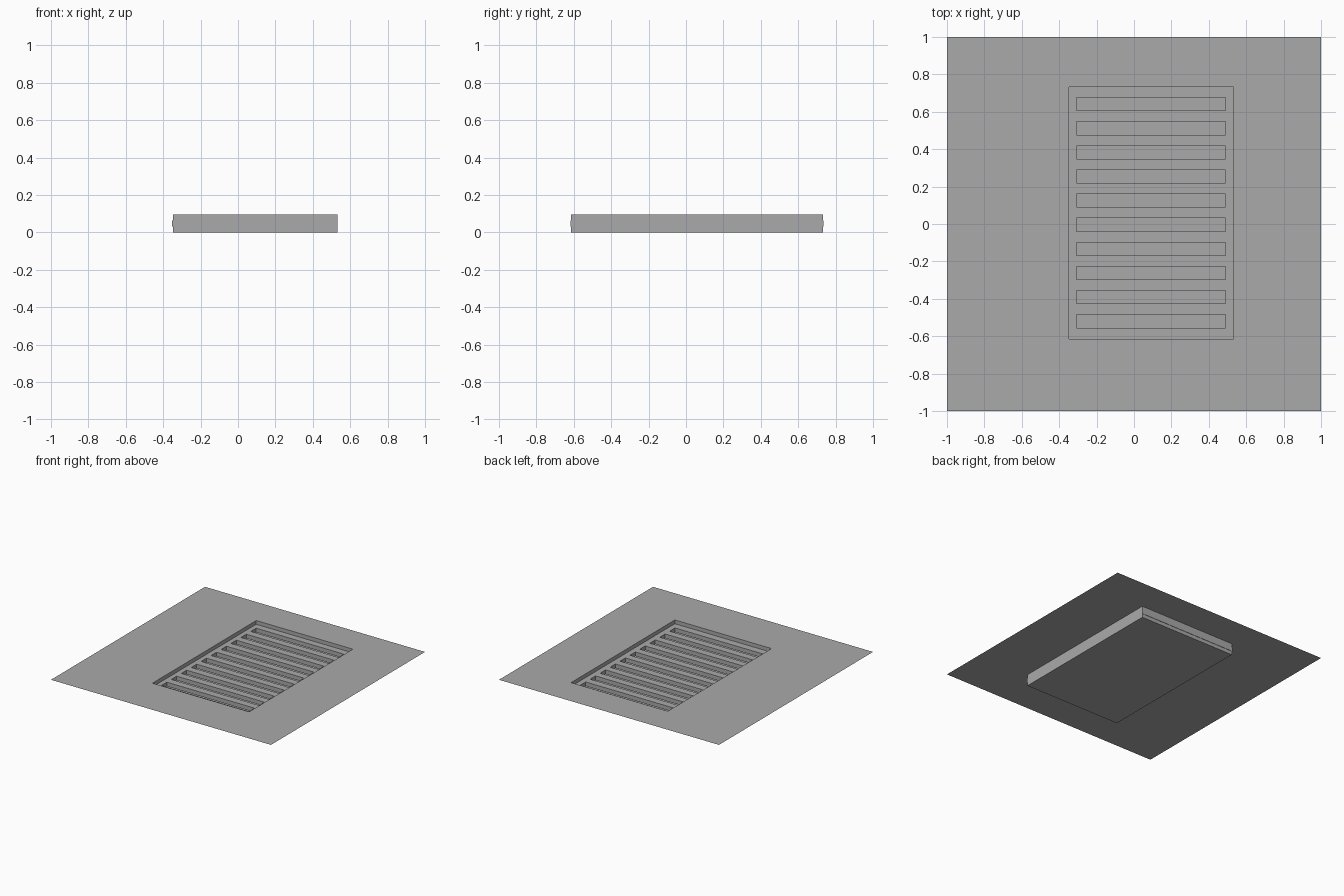
import bpy, bmesh

if "Cube" in bpy.data.objects:
    bpy.data.objects.remove(bpy.data.objects["Cube"])

TOP, GRATE_TOP, GRATE_BOTTOM = 0.095, 0.064, 0.03
X0, X1, Y0, Y1 = -0.347, 0.532, -0.615, 0.732   # recess outline

grey = bpy.data.materials.new("concrete grey")
grey.use_nodes = True
colour = (0.4, 0.4, 0.4, 1)
grey.diffuse_color = colour
grey.node_tree.nodes["Principled BSDF"].inputs["Base Color"].default_value = colour


def finish(name, bm):
    mesh = bpy.data.meshes.new(name)
    bm.to_mesh(mesh)
    bm.free()
    mesh.materials.append(grey)
    obj = bpy.data.objects.new(name, mesh)
    bpy.context.collection.objects.link(obj)


def pierced_sheet(xs, ys, z, is_hole):
    """Flat grid over the given cuts, leaving out the cells that are holes."""
    bm = bmesh.new()
    verts = [[bm.verts.new((x, y, z)) for x in xs] for y in ys]
    for j in range(len(ys) - 1):
        for i in range(len(xs) - 1):
            if not is_hole(i, j):
                bm.faces.new((verts[j][i], verts[j][i + 1],
                              verts[j + 1][i + 1], verts[j + 1][i]))
    return bm


# Ground sheet with the recess cut out; its rim folds down into the pit walls
bm = pierced_sheet([-1, X0, X1, 1], [-1, Y0, Y1, 1], TOP,
                   lambda i, j: i == 1 and j == 1)
rim = [e for e in bm.edges if e.is_boundary
       and all(abs(v.co.x) < 0.9 and abs(v.co.y) < 0.9 for v in e.verts)]
ret = bmesh.ops.extrude_edge_only(bm, edges=rim)["geom"]
for v in ret:
    if isinstance(v, bmesh.types.BMVert):
        v.co.z = 0
# Pit floor
floor_edges = [e for e in ret if isinstance(e, bmesh.types.BMEdge)
               and all(v.co.z == 0 for v in e.verts)]
bmesh.ops.contextual_create(bm, geom=floor_edges)
bmesh.ops.recalc_face_normals(bm, faces=bm.faces[:])
if max(bm.faces, key=lambda f: f.calc_center_median().z).normal.z < 0:
    bmesh.ops.reverse_faces(bm, faces=bm.faces[:])
finish("ground_and_pit", bm)

# Slotted grate, a touch wider than the pit on three sides
ys = [Y0 - 0.003]
for k in range(10):
    centre = -0.52 + k * 0.129
    ys += [centre - 0.035, centre + 0.035]
ys.append(Y1 + 0.003)
bm = pierced_sheet([X0 - 0.005, -0.308, 0.488, X1], ys, GRATE_BOTTOM,
                   lambda i, j: i == 1 and j % 2 == 1)
ret = bmesh.ops.extrude_face_region(bm, geom=bm.faces[:], use_keep_orig=True)["geom"]
for v in ret:
    if isinstance(v, bmesh.types.BMVert):
        v.co.z = GRATE_TOP
bmesh.ops.recalc_face_normals(bm, faces=bm.faces[:])
bmesh.ops.dissolve_limit(bm, angle_limit=0.01, verts=bm.verts[:], edges=bm.edges[:])
finish("slotted_grate", bm)
